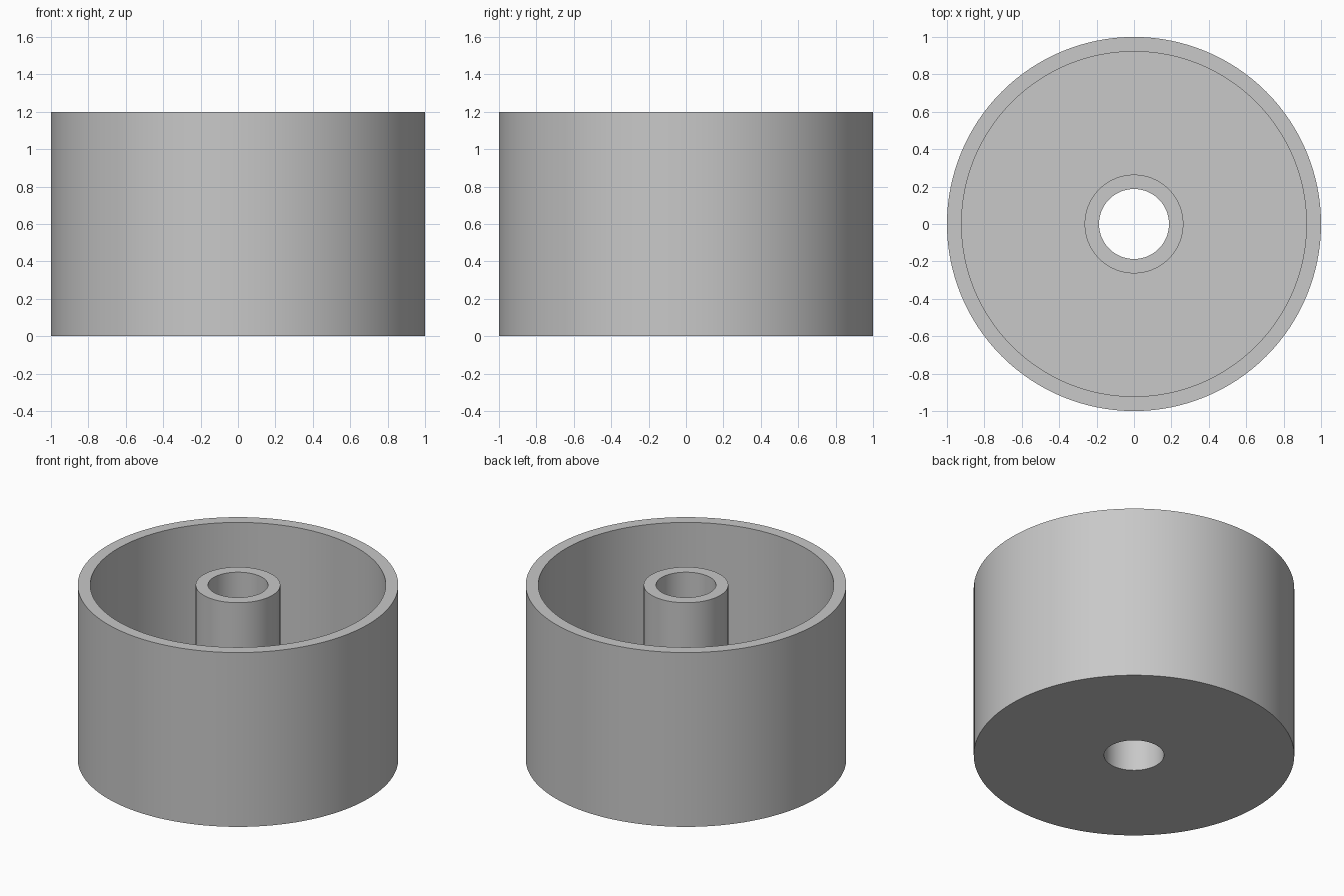
import bpy
import bmesh
from math import cos, sin, tau, radians

cube = bpy.data.objects.get("Cube")
if cube:
    bpy.data.objects.remove(cube, do_unlink=True)

SEGMENTS = 128
HEIGHT = 1.2
FLOOR = 0.08
OUTER, INNER = 1.0, 0.922      # drum wall radii
POST, BORE = 0.264, 0.187      # central post and through-hole radii

# Plain grey material
grey = bpy.data.materials.new("plain_grey")
grey.use_nodes = True
colour = (0.58, 0.58, 0.58, 1)
grey.diffuse_color = colour
grey.node_tree.nodes["Principled BSDF"].inputs["Base Color"].default_value = colour


def lathe(name, profile, material):
    """Revolve a closed (radius, height) profile around the z axis."""
    bm = bmesh.new()
    rings = [[bm.verts.new((r * cos(tau * i / SEGMENTS), r * sin(tau * i / SEGMENTS), z))
              for i in range(SEGMENTS)] for r, z in profile]
    for k, ring in enumerate(rings):
        above = rings[(k + 1) % len(rings)]
        for i in range(SEGMENTS):
            j = (i + 1) % SEGMENTS
            bm.faces.new((ring[i], ring[j], above[j], above[i]))
    bmesh.ops.recalc_face_normals(bm, faces=bm.faces)
    mesh = bpy.data.meshes.new(name)
    bm.to_mesh(mesh)
    bm.free()
    mesh.materials.append(material)
    obj = bpy.data.objects.new(name, mesh)
    bpy.context.collection.objects.link(obj)
    bpy.ops.object.select_all(action='DESELECT')
    obj.select_set(True)
    bpy.context.view_layer.objects.active = obj
    bpy.ops.object.shade_smooth_by_angle(angle=radians(30))
    return obj


# Open drum: outer wall, rim, recess floor, central post and through bore
lathe("drum_with_hollow_post", [
    (BORE, 0), (OUTER, 0), (OUTER, HEIGHT), (INNER, HEIGHT),
    (INNER, FLOOR), (POST, FLOOR), (POST, HEIGHT), (BORE, HEIGHT),
], grey)
